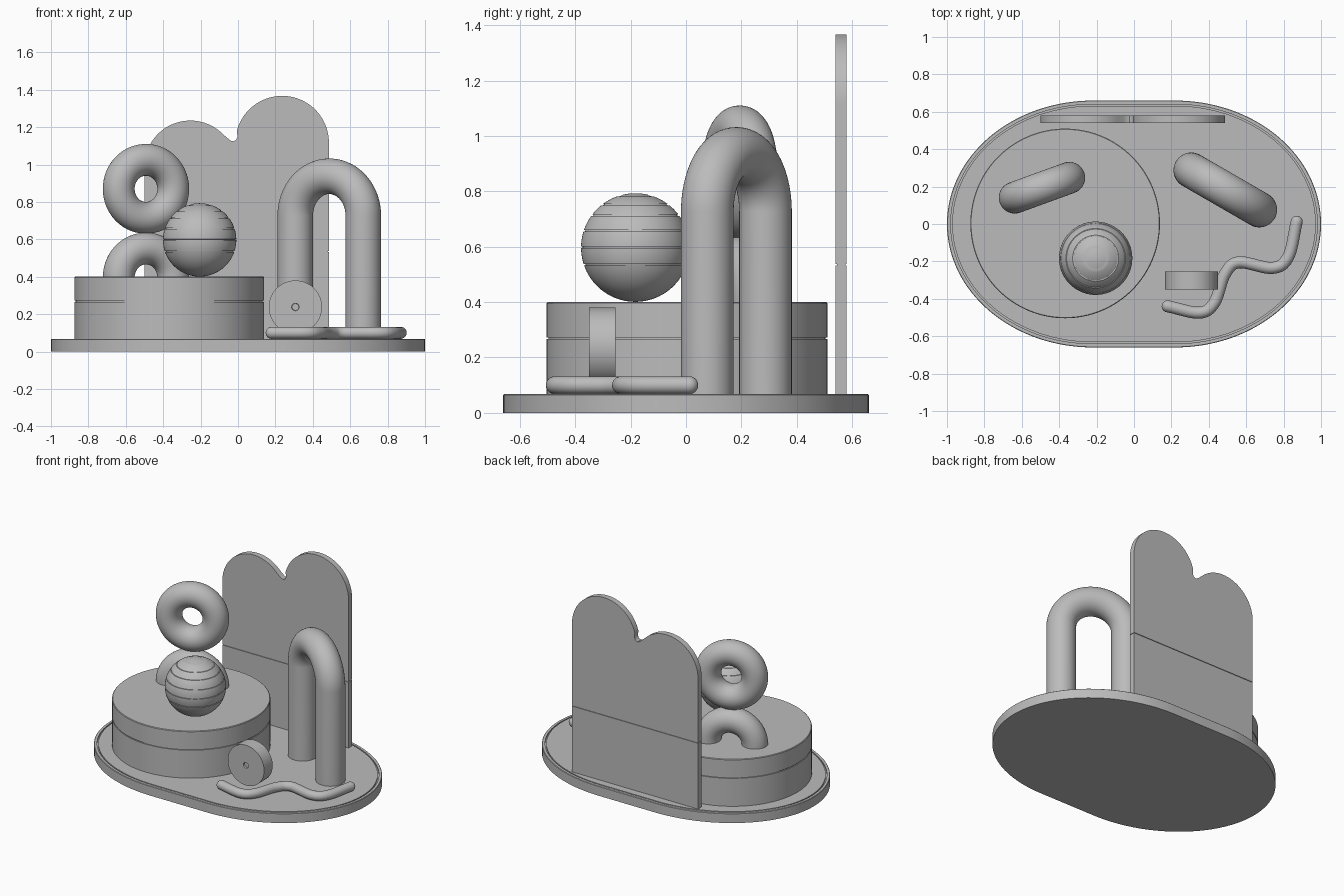
import bpy, bmesh
from math import sin, cos, pi, radians, sqrt
from mathutils import Vector, Matrix

cube = bpy.data.objects.get("Cube")
if cube:
    bpy.data.objects.remove(cube)

GREY = (0.5, 0.5, 0.5, 1)
grey = bpy.data.materials.new("plain grey")
grey.use_nodes = True
grey.diffuse_color = GREY
grey.node_tree.nodes["Principled BSDF"].inputs["Base Color"].default_value = GREY


def finish(name, bm, matrix=Matrix(), angle=35):
    bmesh.ops.remove_doubles(bm, verts=bm.verts, dist=1e-5)
    bmesh.ops.recalc_face_normals(bm, faces=bm.faces)
    mesh = bpy.data.meshes.new(name)
    bm.to_mesh(mesh)
    bm.free()
    ob = bpy.data.objects.new(name, mesh)
    bpy.context.collection.objects.link(ob)
    ob.matrix_world = matrix
    mesh.materials.append(grey)
    bpy.ops.object.select_all(action='DESELECT')
    ob.select_set(True)
    bpy.context.view_layer.objects.active = ob
    bpy.ops.object.shade_smooth_by_angle(angle=radians(angle))
    return ob


def loft(name, rings, matrix=Matrix(), angle=35):
    """Skin a stack of closed rings and cap both ends."""
    bm = bmesh.new()
    rows = [[bm.verts.new(p) for p in ring] for ring in rings]
    n = len(rows[0])
    for a, b in zip(rows, rows[1:]):
        for i in range(n):
            j = (i + 1) % n
            bm.faces.new((a[i], a[j], b[j], b[i]))
    bm.faces.new(rows[0])
    bm.faces.new(rows[-1])
    return finish(name, bm, matrix, angle)


def lathe(name, profile, matrix, n=96):
    return loft(name, [[(r * cos(2 * pi * i / n), r * sin(2 * pi * i / n), z)
                        for i in range(n)] for r, z in profile], matrix)


def tube(name, path, radius, matrix=Matrix(), n=40, round_ends=False):
    """Sweep a circle along a path that stays in one plane."""
    pts = [Vector(p) for p in path]
    normal = next(c for c in ((pts[1] - pts[0]).cross(p - pts[0]) for p in pts[2:])
                  if c.length > 1e-6).normalized()
    rings = []

    def ring(centre, tangent, r):
        side = normal.cross(tangent)
        rings.append([centre + r * (cos(2 * pi * i / n) * side + sin(2 * pi * i / n) * normal)
                      for i in range(n)])

    caps = [k * pi / 16 for k in range(1, 8)]
    first, last = (pts[1] - pts[0]).normalized(), (pts[-1] - pts[-2]).normalized()
    if round_ends:
        for a in caps:
            ring(pts[0] - first * radius * cos(a), first, radius * sin(a))
    for i, p in enumerate(pts):
        t = (pts[min(i + 1, len(pts) - 1)] - pts[max(i - 1, 0)]).normalized()
        ring(p, t, radius)
    if round_ends:
        for a in reversed(caps):
            ring(pts[-1] + last * radius * cos(a), last, radius * sin(a))
    return loft(name, rings, matrix, 50)


def arc(cx, cz, r, a0, a1, n):
    return [(cx + r * cos(radians(a0 + (a1 - a0) * k / n)),
             cz + r * sin(radians(a0 + (a1 - a0) * k / n))) for k in range(n + 1)]


# Oval base with a fine groove just inside its rim
def oval(inset, z):
    half = [((0.78 - inset) * x + 0.22, (0.66 - inset) * y, z) for x, y in arc(0, 0, 1, -90, 90, 64)]
    return half + [(-x, -y, z) for x, y, z in half]


TOP = 0.068
loft("base", [oval(0, 0), oval(0, TOP - 0.003), oval(0.003, TOP), oval(0.02, TOP),
              oval(0.02, TOP - 0.01), oval(0.028, TOP - 0.01), oval(0.028, TOP)])

# Round podium with a seam
R = 0.507
lathe("podium", [(R, TOP - 0.005), (R, 0.266), (R - 0.007, 0.266), (R - 0.007, 0.272),
                 (R, 0.272), (R, 0.396), (R - 0.004, 0.4)],
      Matrix.Translation((-0.368, 0.003, 0)), 128)

# Striped ball with engraved rings
ball_r, ball_z = 0.196, 0.597
profile = []
cuts = [h - ball_z for h in (0.535, 0.598, 0.658, 0.714, 0.752, 0.784)]
heights = [(-ball_r * cos(pi * k / 48), 0) for k in range(1, 48)]
heights = [h for h in heights if all(abs(h[0] - c) > 0.004 for c in cuts)]
for c in cuts:
    heights += [(c - 0.0025, 0), (c - 0.0024, 0.006), (c + 0.0024, 0.006), (c + 0.0025, 0)]
for h, depth in sorted(heights):
    profile.append((sqrt(ball_r ** 2 - h * h) - depth, h))
profile = [(0.001, -ball_r)] + profile + [(0.001, ball_r)]
lathe("ball", profile, Matrix.Translation((-0.205, -0.183, ball_z)))

# Upright ring standing on a half ring
turn = Matrix.Rotation(radians(20), 4, 'Z')
bm = bmesh.new()
n, m = 96, 40
grid = [[bm.verts.new(((0.155 + 0.085 * cos(2 * pi * j / m)) * cos(2 * pi * i / n),
                       0.085 * sin(2 * pi * j / m),
                       (0.155 + 0.085 * cos(2 * pi * j / m)) * sin(2 * pi * i / n)))
         for j in range(m)] for i in range(n)]
for i in range(n):
    for j in range(m):
        bm.faces.new((grid[i][j], grid[i - 1][j], grid[i - 1][j - 1], grid[i][j - 1]))
finish("ring", bm, Matrix.Translation((-0.492, 0.194, 0.87)) @ turn)
half_ring = [(x, 0, z) for x, z in arc(0, 0, 0.155, 0, 180, 48)]
tube("half_ring", half_ring, 0.085, Matrix.Translation((-0.492, 0.194, 0.396)) @ turn)

# Tall tubular arch
span, spring = 0.21, 0.727
arch = [(span, 0, 0.06)] + [(x, 0, z) for x, z in arc(0, spring, span, 0, 180, 48)] + [(-span, 0, 0.06)]
tube("arch", arch, 0.095,
     Matrix.Translation((0.488, 0.182, 0)) @ Matrix.Rotation(radians(-30), 4, 'Z'), 48)

# Two-humped back panel in two pieces with a thin seam between
y0, y1 = 0.54, 0.58
seam = 0.535
outline = [(-0.5, seam + 0.002), (0.486, seam + 0.002)]
outline += arc(0.236, 1.117, 0.25, 0, 165, 48)
outline += [(-0.003, 1.145), (-0.012, 1.13), (-0.024, 1.124), (-0.038, 1.127), (-0.055, 1.14)]
outline += arc(-0.255, 0.99, 0.245, 45, 180, 40)
loft("back_panel_upper", [[(x, y, z) for x, z in outline] for y in (y0, y1)])


def box(name, x0, x1, ya, yb, z0, z1):
    ring = [(x0, ya), (x1, ya), (x1, yb), (x0, yb)]
    loft(name, [[(x, y, z) for x, y in ring] for z in (z0, z1)])


box("back_panel_lower", -0.5, 0.486, y0, y1, TOP - 0.005, seam - 0.002)
box("back_panel_seam", -0.495, 0.481, y0 + 0.005, y1 - 0.005, seam - 0.01, seam + 0.01)

# Upright disc with a small centre dimple on each face
disc = [(0.018, -0.037), (0.02, -0.048), (0.142, -0.048), (0.142, 0.048), (0.02, 0.048), (0.018, 0.037)]
lathe("disc", disc, Matrix.Translation((0.307, -0.302, 0.238)) @ Matrix.Rotation(radians(90), 4, 'X'))

# Wavy rod lying on the base: smooth curve through a few points
knots = [Vector((x, y, 0.1)) for x, y in
         ((0.18, -0.44), (0.35, -0.474), (0.43, -0.42), (0.485, -0.27), (0.56, -0.205),
          (0.74, -0.235), (0.825, -0.175), (0.87, 0.012))]
ext = [2 * knots[0] - knots[1]] + knots + [2 * knots[-1] - knots[-2]]
path = []
for a, b, c, d in zip(ext, ext[1:], ext[2:], ext[3:]):
    for k in range(10):
        t = k / 10
        path.append(0.5 * (2 * b + (c - a) * t + (2 * a - 5 * b + 4 * c - d) * t * t
                           + (3 * b - a - 3 * c + d) * t ** 3))
path.append(knots[-1])
tube("wavy_rod", path, 0.032, n=24, round_ends=True)
